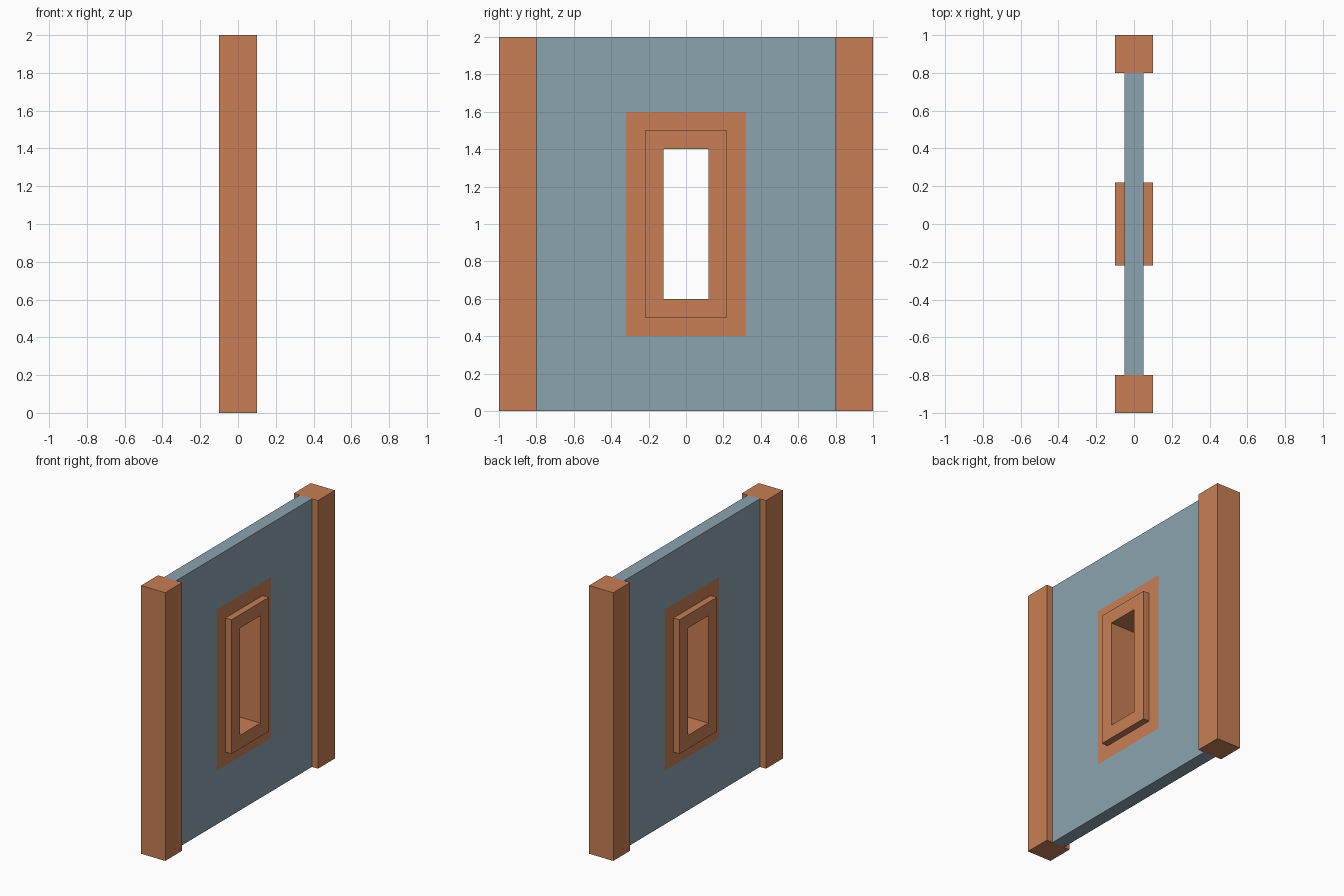
import bpy
import bmesh

if "Cube" in bpy.data.objects:
    bpy.data.objects.remove(bpy.data.objects["Cube"])


def material(name, rgb):
    mat = bpy.data.materials.new(name)
    mat.diffuse_color = (*rgb, 1)
    mat.use_nodes = True
    mat.node_tree.nodes["Principled BSDF"].inputs["Base Color"].default_value = mat.diffuse_color
    return mat


def make_object(name, bm, mat):
    mesh = bpy.data.meshes.new(name)
    bm.to_mesh(mesh)
    bm.free()
    mesh.materials.append(mat)
    obj = bpy.data.objects.new(name, mesh)
    bpy.context.collection.objects.link(obj)
    return obj


def rectangular_sweep(name, profile, mat):
    """Bridge rectangles given as (half width, half height, x), centred on z = 1."""
    bm = bmesh.new()
    loops = [[bm.verts.new((x, sy * w, 1 + sz * h))
              for sy, sz in ((-1, -1), (1, -1), (1, 1), (-1, 1))]
             for w, h, x in profile]
    for a, b in zip(loops, loops[1:]):
        for i in range(4):
            j = (i + 1) % 4
            bm.faces.new((b[i], b[j], a[j], a[i]))
    return make_object(name, bm, mat)


def box(name, center, size, mat):
    bm = bmesh.new()
    bmesh.ops.create_cube(bm, size=1)
    bmesh.ops.scale(bm, vec=size, verts=bm.verts)
    bmesh.ops.translate(bm, vec=center, verts=bm.verts)
    return make_object(name, bm, mat)


orange = material("orange_trim", (0.58, 0.21, 0.09))
blue = material("blue_grey_wall", (0.26, 0.37, 0.43))

# Wall panel, open where the window surround fills it
rectangular_sweep("wall_panel", [
    (0.32, 0.6, 0.05), (0.8, 1.0, 0.05),
    (0.8, 1.0, -0.05), (0.32, 0.6, -0.05)], blue)

# Window surround: flush band, raised frame on both sides, opening through
rectangular_sweep("window_surround", [
    (0.32, 0.6, -0.05), (0.22, 0.5, -0.05), (0.22, 0.5, -0.1), (0.12, 0.4, -0.1),
    (0.12, 0.4, 0.1), (0.22, 0.5, 0.1), (0.22, 0.5, 0.05), (0.32, 0.6, 0.05)], orange)

# End posts
for side, label in ((-1, "front"), (1, "back")):
    box(f"{label}_post", (0, side * 0.9, 1), (0.2, 0.2, 2), orange)
